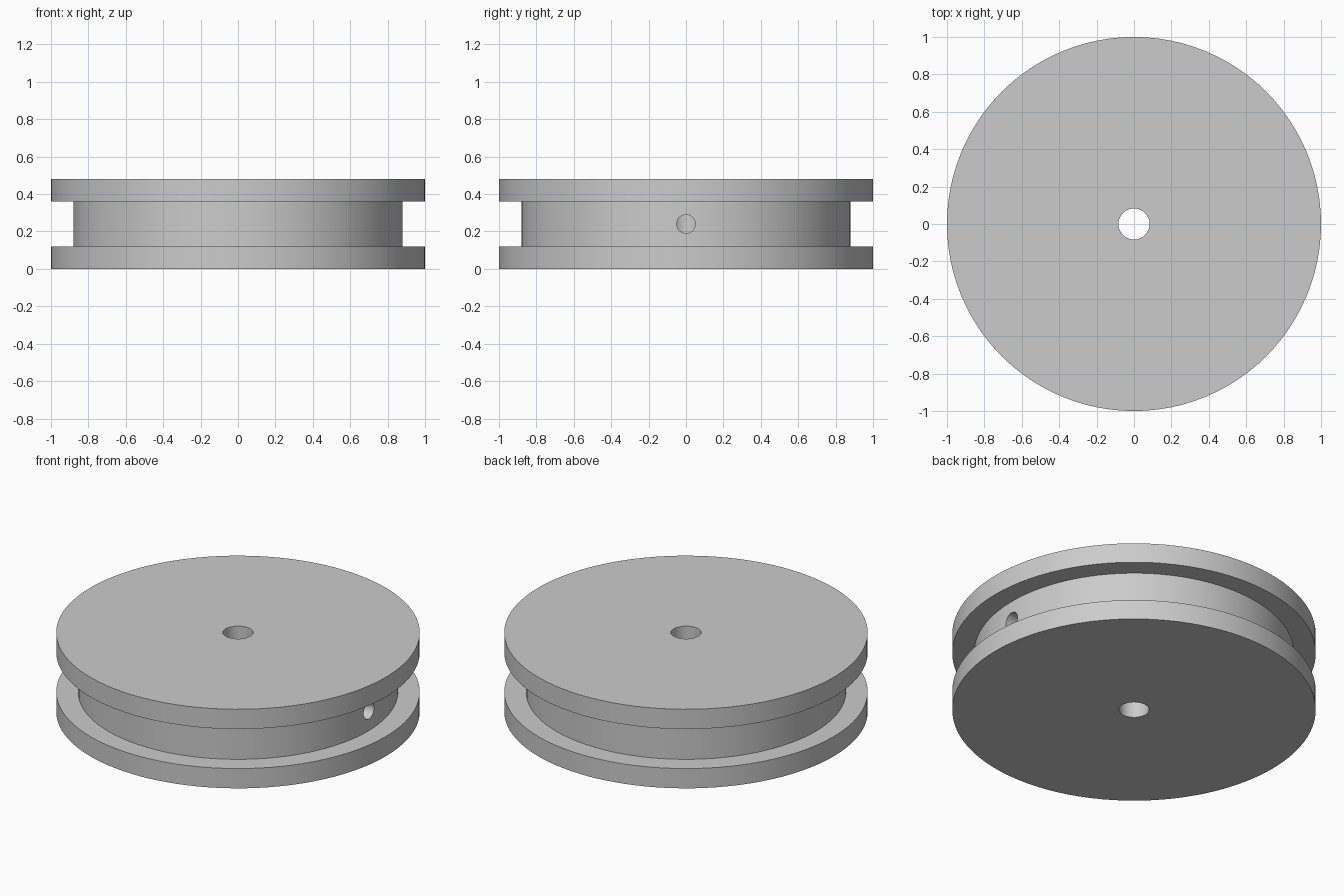
import bpy
import bmesh
import math
from mathutils import Matrix

SEGMENTS = 96
RIM, DRUM, BORE = 1.0, 0.88, 0.083
HEIGHT, FLANGE = 0.48, 0.12
HOLE = 0.05

cube = bpy.data.objects.get("Cube")
if cube:
    bpy.data.objects.remove(cube, do_unlink=True)


def make_material(name, color):
    mat = bpy.data.materials.new(name)
    mat.use_nodes = True
    mat.diffuse_color = color
    mat.node_tree.nodes["Principled BSDF"].inputs["Base Color"].default_value = color
    return mat


def add_object(name, bm):
    bmesh.ops.recalc_face_normals(bm, faces=bm.faces)
    mesh = bpy.data.meshes.new(name)
    bm.to_mesh(mesh)
    bm.free()
    obj = bpy.data.objects.new(name, mesh)
    bpy.context.collection.objects.link(obj)
    return obj


# Grooved wheel with a central bore: closed profile spun around z
profile = [(BORE, 0), (RIM, 0), (RIM, FLANGE), (DRUM, FLANGE),
           (DRUM, HEIGHT - FLANGE), (RIM, HEIGHT - FLANGE),
           (RIM, HEIGHT), (BORE, HEIGHT)]
bm = bmesh.new()
verts = [bm.verts.new((r, 0, z)) for r, z in profile]
edges = [bm.edges.new((v, verts[(i + 1) % len(verts)])) for i, v in enumerate(verts)]
bmesh.ops.spin(bm, geom=verts + edges, cent=(0, 0, 0), axis=(0, 0, 1),
               angle=math.tau, steps=SEGMENTS, use_merge=False)
bmesh.ops.remove_doubles(bm, verts=bm.verts, dist=0.0001)
wheel = add_object("grooved_wheel", bm)
wheel.data.materials.append(make_material("plain grey", (0.6, 0.6, 0.6, 1)))

# Radial set-screw hole on the left side, running into the bore
bm = bmesh.new()
bmesh.ops.create_cone(bm, cap_ends=True, segments=32, radius1=HOLE, radius2=HOLE, depth=RIM,
                      matrix=Matrix.Translation((RIM / 2, 0, HEIGHT / 2))
                      @ Matrix.Rotation(math.pi / 2, 4, "Y"))
cutter = add_object("hole_cutter", bm)
cutter.hide_render = True

cut = wheel.modifiers.new("radial_hole", "BOOLEAN")
cut.operation = "DIFFERENCE"
cut.solver = "EXACT"
cut.object = cutter
bpy.ops.object.select_all(action="DESELECT")
bpy.context.view_layer.objects.active = wheel
wheel.select_set(True)
bpy.ops.object.modifier_apply(modifier=cut.name)
bpy.data.objects.remove(cutter, do_unlink=True)

# Smooth round walls, crisp rims
bpy.ops.object.shade_smooth_by_angle(angle=math.radians(30))
